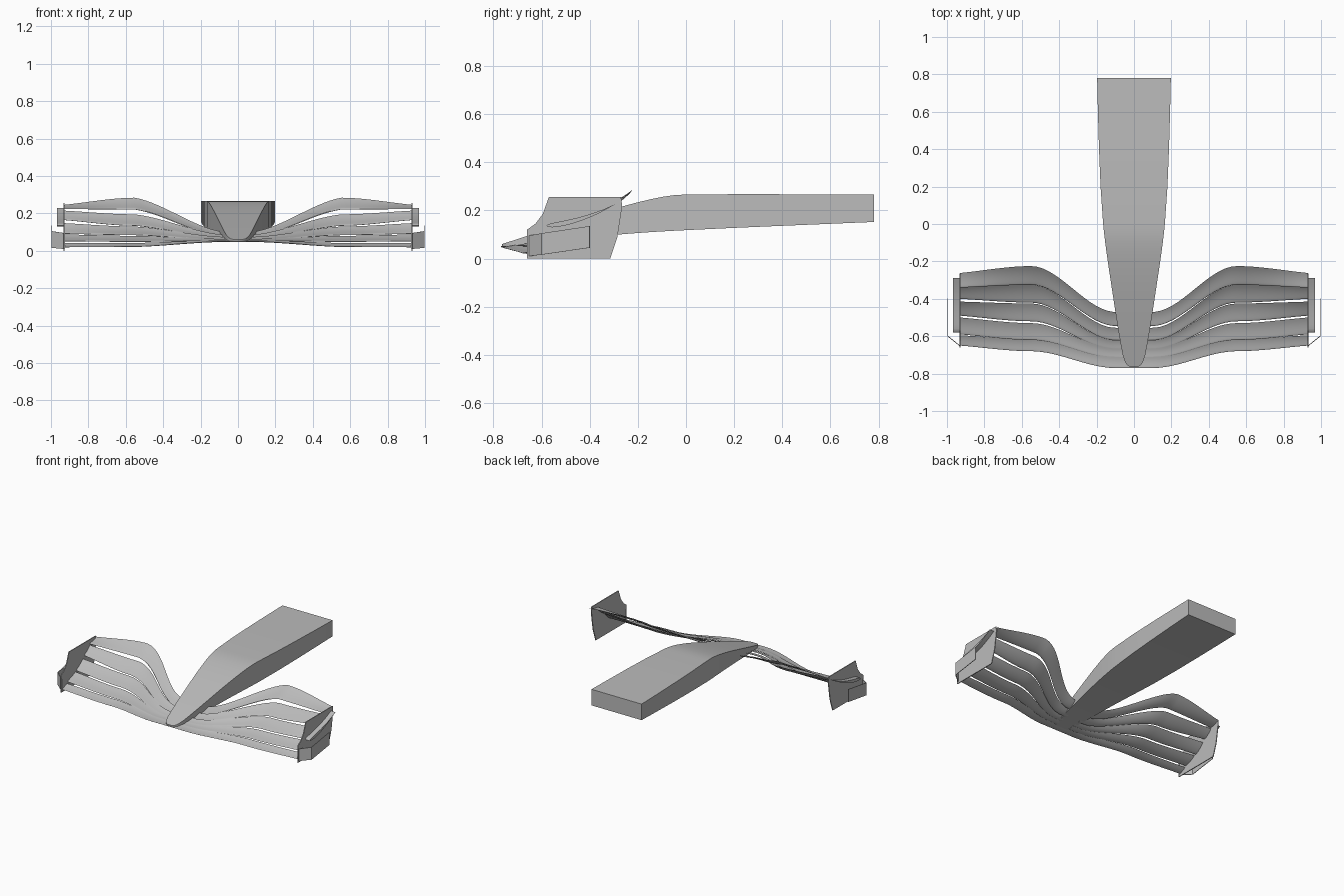
import bpy, bmesh, math

cube = bpy.data.objects.get("Cube")
if cube:
    bpy.data.objects.remove(cube, do_unlink=True)

grey = bpy.data.materials.new("plain grey")
grey.use_nodes = True
COLOUR = (0.5, 0.5, 0.5, 1)
grey.diffuse_color = COLOUR
grey.node_tree.nodes["Principled BSDF"].inputs["Base Color"].default_value = COLOUR


def finish(name, bm, smooth=True):
    bmesh.ops.recalc_face_normals(bm, faces=bm.faces)
    mesh = bpy.data.meshes.new(name)
    bm.to_mesh(mesh)
    bm.free()
    mesh.materials.append(grey)
    obj = bpy.data.objects.new(name, mesh)
    bpy.context.collection.objects.link(obj)
    if smooth:
        bpy.ops.object.select_all(action='DESELECT')
        obj.select_set(True)
        bpy.context.view_layer.objects.active = obj
        bpy.ops.object.shade_smooth_by_angle(angle=math.radians(35))
    return obj


def loft(name, rings, smooth=True):
    """Skin a row of closed rings and cap both ends."""
    bm = bmesh.new()
    rows = [[bm.verts.new(p) for p in ring] for ring in rings]
    n = len(rows[0])
    for a, b in zip(rows, rows[1:]):
        for i in range(n):
            j = (i + 1) % n
            bm.faces.new((a[i], a[j], b[j], b[i]))
    bm.faces.new(rows[0])
    bm.faces.new(rows[-1][::-1])
    return finish(name, bm, smooth)


def curve(points, x):
    """Smooth interpolation through (x, value) pairs."""
    k = 0
    while k < len(points) - 2 and x > points[k + 1][0]:
        k += 1
    (x0, a), (x1, b) = points[k], points[k + 1]

    def slope(i):
        p, q = points[max(i - 1, 0)], points[min(i + 1, len(points) - 1)]
        return (q[1] - p[1]) / (q[0] - p[0])
    h = x1 - x0
    t = (x - x0) / h
    m0, m1 = slope(k) * h, slope(k + 1) * h
    return (a * (1 + 2 * t) * (1 - t) ** 2 + m0 * t * (1 - t) ** 2
            + b * t * t * (3 - 2 * t) - m1 * t * t * (1 - t))


def airfoil(x, lead, trail, thick, camber, steps=10):
    """Closed wing section at x, bellied downwards, from lead to trail (y, z)."""
    dy, dz = trail[0] - lead[0], trail[1] - lead[1]

    def point(t, side):
        half = thick * 2.4 * (math.sqrt(t) - t) * (1 - 0.3 * t)
        off = side * half - camber * 4 * t * (1 - t)
        return (x, lead[0] + dy * t - dz * off, lead[1] + dz * t + dy * off)
    ts = [(i / steps) ** 1.6 for i in range(steps + 1)]
    return [point(t, 1) for t in ts] + [point(t, -1) for t in ts[-2:0:-1]]


# Nose: rectangular section that narrows and droops to a rounded tip
WIDTH = [(-.765, .02), (-.75, .04), (-.7, .06), (-.4, .11), (0, .165), (.4, .187), (.78, .197)]
TOP = [(-.765, .06), (-.5, .145), (-.27, .215), (-.1, .256), (0, .266), (.78, .266)]
BASE = [(-.765, .048), (-.3, .098), (0, .118), (.78, .152)]
rings = []
for y in [-.765, -.758, -.75, -.73] + [-.7 + .05 * i for i in range(15)] + [.2, .4, .6, .78]:
    w, t, b = curve(WIDTH, y), curve(TOP, y), curve(BASE, y)
    rings.append([(-w, y, b), (w, y, b), (w, y, t), (-w, y, t)])
loft("nose", rings)

# Wing elements: (lead y, lead z, trail y, trail z) at root, middle and tip
ELEMENTS = {
    "main_plane": ((-.77, .05, -.71, .058), (-.68, .022, -.615, .042), (-.65, .02, -.595, .042)),
    "second_flap": ((-.715, .054, -.665, .064), (-.62, .05, -.53, .08), (-.59, .052, -.5, .088)),
    "third_flap": ((-.67, .058, -.62, .075), (-.52, .085, -.425, .13), (-.49, .092, -.415, .148)),
    "fourth_flap": ((-.62, .064, -.555, .088), (-.42, .135, -.325, .195), (-.4, .165, -.335, .215)),
    "top_flap": ((-.545, .075, -.47, .105), (-.325, .222, -.225, .284), (-.34, .225, -.262, .246)),
}
ROOT, MID, TIP = .1, .55, .93


def station(keys, x):
    root, mid, tip = keys
    t = min(max((x - ROOT) / (MID - ROOT), 0), 1)
    u = min(max((x - MID) / (TIP - MID), 0), 1)
    s = t * t * (3 - 2 * t)
    u = u * u * (2 - u)
    out = []
    for i in range(4):
        f = s if i % 2 == 0 else (s + t) / 2
        out.append(root[i] + (mid[i] - root[i]) * f + (tip[i] - mid[i]) * u)
    return out


for name, keys in ELEMENTS.items():
    for label, side in (("left", 1), ("right", -1)):
        start = 0 if name == "main_plane" else .05
        rings = []
        for i in range(29):
            x = start + (TIP - start) * i / 28
            ly, lz, ty, tz = station(keys, x)
            rings.append(airfoil(side * x, (ly, lz), (ty, tz), .07, .05))
        loft(label + "_" + name, rings)

# Endplates, their outer winglets and turning panels
OUTLINE = [(-.66, 0), (-.66, .12), (-.625, .145), (-.595, .185), (-.57, .255),
           (-.27, .255), (-.265, .22), (-.285, .09), (-.315, 0)]
for label, side in (("left", 1), ("right", -1)):
    loft(label + "_endplate",
         [[(side * x, y, z) for y, z in OUTLINE] for x in (.928, .934)], False)
    loft(label + "_winglet",
         [airfoil(side * x, (-.58, .135), (-.29, .228), .06, .05) for x in (.93, .968)])
    # Angled front wall running into a panel parallel to the endplate
    rings = []
    for x, y, low, high in ((.93, -.655, .01, .095), (.998, -.6, .016, .105), (.998, -.4, .045, .135)):
        rings.append([(side * x, y, low), (side * x, y, high),
                      (side * (x - .004), y + .002, high), (side * (x - .004), y + .002, low)])
    loft(label + "_turning_panel", rings, False)
